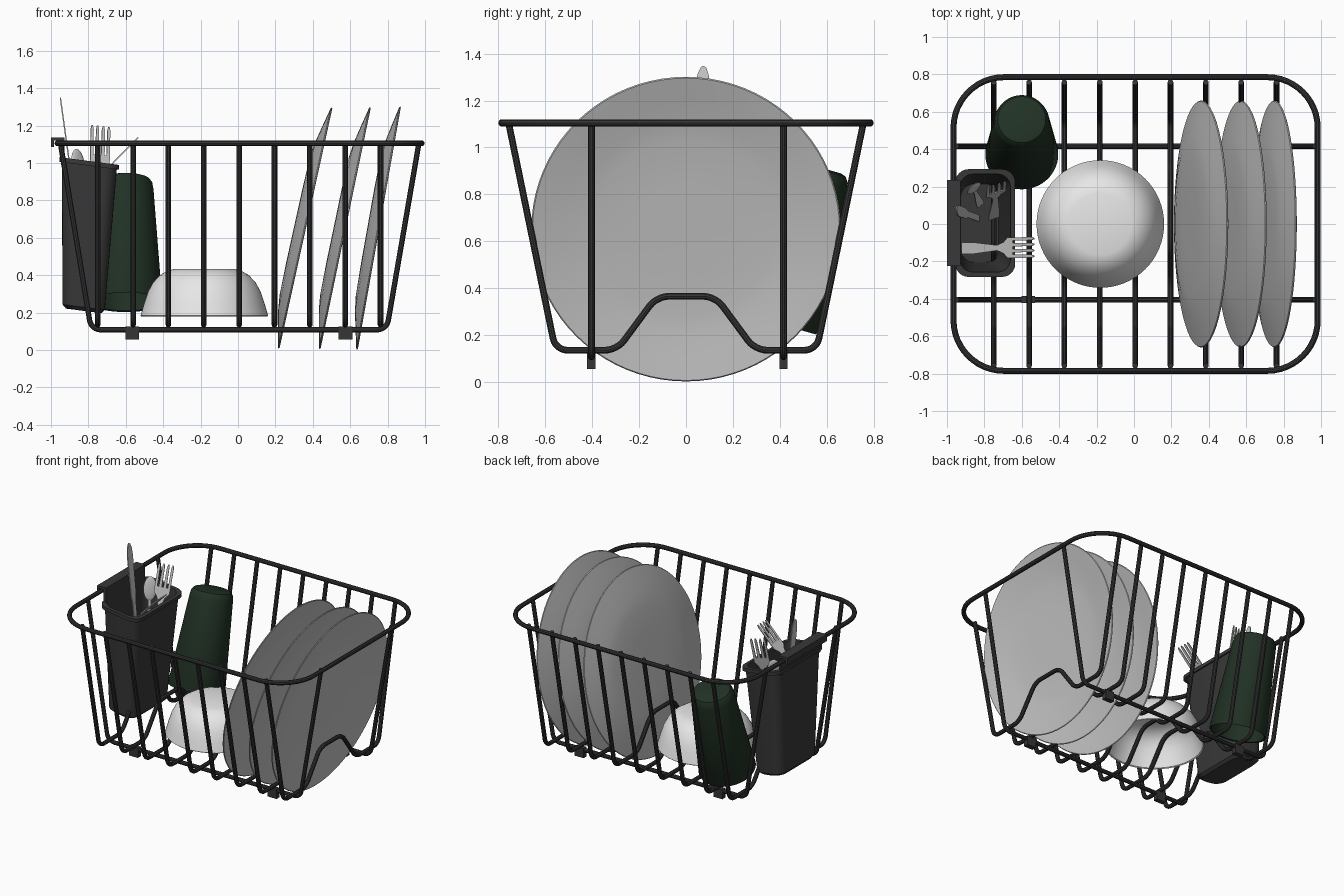
import bpy, bmesh, math
from mathutils import Vector, Matrix

if "Cube" in bpy.data.objects:
    bpy.data.objects.remove(bpy.data.objects["Cube"])


def mat(name, r, g, b):
    m = bpy.data.materials.new(name)
    m.diffuse_color = (r, g, b, 1)
    m.use_nodes = True
    m.node_tree.nodes["Principled BSDF"].inputs["Base Color"].default_value = m.diffuse_color
    return m


WIRE = mat("wire black", 0.036, 0.036, 0.036)
CADDY = mat("caddy charcoal", 0.04, 0.04, 0.042)
GREEN = mat("dark green", 0.015, 0.031, 0.018)
BOWL = mat("bowl white", 0.8, 0.8, 0.8)
PLATE = mat("plate grey", 0.54, 0.54, 0.54)
STEEL = mat("cutlery steel", 0.58, 0.58, 0.58)


def finish(name, bm, material):
    bmesh.ops.recalc_face_normals(bm, faces=bm.faces[:])
    me = bpy.data.meshes.new(name)
    bm.to_mesh(me)
    bm.free()
    me.materials.append(material)
    ob = bpy.data.objects.new(name, me)
    bpy.context.collection.objects.link(ob)
    return ob


def fillet(pts, d, closed=False, steps=6):
    """Round the corners of a path, cutting each corner at distance d."""
    pts = [Vector(p) for p in pts]
    out, n = [], len(pts)
    for i, p in enumerate(pts):
        if not closed and i in (0, n - 1):
            out.append(p)
            continue
        u = (pts[i - 1] - p).normalized()
        v = (pts[(i + 1) % n] - p).normalized()
        a, b = p + u * d, p + v * d
        c1, c2 = p + u * d * 0.45, p + v * d * 0.45
        for k in range(steps + 1):
            t = k / steps
            s = 1 - t
            out.append(a * s**3 + c1 * 3 * s * s * t + c2 * 3 * s * t * t + b * t**3)
    return out


def wire(name, path, radius, closed=False):
    cu = bpy.data.curves.new(name, 'CURVE')
    cu.dimensions = '3D'
    cu.bevel_depth = radius
    cu.bevel_resolution = 3
    cu.use_fill_caps = True
    sp = cu.splines.new('POLY')
    sp.points.add(len(path) - 1)
    for q, p in zip(sp.points, path):
        q.co = (p[0], p[1], p[2], 1)
    sp.use_cyclic_u = closed
    cu.materials.append(WIRE)
    ob = bpy.data.objects.new(name, cu)
    bpy.context.collection.objects.link(ob)


def lathe(name, profile, material, loc, rot=(0, 0, 0), n=64):
    bm = bmesh.new()
    vs = [bm.verts.new((r, 0, z)) for r, z in profile]
    es = [bm.edges.new(vs[i:i + 2]) for i in range(len(vs) - 1)]
    bmesh.ops.spin(bm, geom=vs + es, axis=(0, 0, 1), cent=(0, 0, 0),
                   angle=math.tau, steps=n)
    bmesh.ops.remove_doubles(bm, verts=bm.verts[:], dist=1e-4)
    ob = finish(name, bm, material)
    ob.location, ob.rotation_euler = loc, rot


def box(name, lo, hi, material):
    lo, hi = Vector(lo), Vector(hi)
    bm = bmesh.new()
    bmesh.ops.create_cube(bm, size=1, matrix=Matrix.Translation((lo + hi) / 2)
                          @ Matrix.Diagonal((*(hi - lo), 1)))
    return finish(name, bm, material)


def frame(base, tip, wdir):
    """Matrix with local y along base->tip and local x along wdir."""
    base = Vector(base)
    l = (Vector(tip) - base).normalized()
    w = Vector(wdir)
    w = (w - l * w.dot(l)).normalized()
    m = Matrix((w, l, w.cross(l))).transposed().to_4x4()
    m.translation = base
    return m


def flatware(name, half, base, tip, wdir):
    """Mirror a half outline (width, length) into a thin flat utensil."""
    outline = half + [(-x, y) for x, y in reversed(half) if x > 1e-5]
    bm = bmesh.new()
    bm.faces.new([bm.verts.new((x, y, 0)) for x, y in outline])
    ob = finish(name, bm, STEEL)
    ob.matrix_world = frame(base, tip, wdir)
    s = ob.modifiers.new("thickness", 'SOLIDIFY')
    s.thickness, s.offset = 0.007, 0


# Basket rim
Z = 1.105
wire("rim", fillet([(-0.965, -0.785, Z), (0.982, -0.785, Z), (0.982, 0.785, Z),
                    (-0.965, 0.785, Z)], 0.27, True, 12), 0.016, True)

# Cross wires with a raised hump in the middle
side = [(0.758, 1.11), (0.557, 0.135), (0.295, 0.135), (0.125, 0.365)]
prof = [(-y, z) for y, z in side] + side[::-1]
for i in range(9):
    x = -0.75 + i * 0.189
    wire(f"cross_wire_{i + 1}", fillet([(x, y, z) for y, z in prof], 0.05), 0.015)

# Long wires and their feet
for tag, y in (("front", -0.404), ("back", 0.416)):
    wire(f"long_wire_{tag}", fillet([(-0.95, y, 1.11), (-0.785, y, 0.108),
                                     (0.795, y, 0.108), (0.968, y, 1.11)], 0.05), 0.015)
    for k, x in enumerate((-0.565, 0.575)):
        box(f"foot_{tag}_{k + 1}", (x - 0.037, y - 0.018, 0.055),
            (x + 0.037, y + 0.018, 0.125), WIRE)

# Plates leaning to the right, bulging to the left
plate = [(0, -0.058), (0.2, -0.058), (0.38, -0.055), (0.46, -0.045), (0.56, -0.024),
         (0.656, -0.003), (0.66, 0.002), (0.655, 0.006), (0.56, -0.012), (0.46, -0.032),
         (0.38, -0.041), (0.2, -0.044), (0, -0.044)]
for i, (x0, x1) in enumerate(((0.215, 0.5), (0.435, 0.705), (0.635, 0.865))):
    tilt = math.pi / 2 + math.atan2(x1 - x0, 1.295)
    lathe(f"plate_{i + 1}", plate, PLATE, ((x0 + x1) / 2, 0, 0.652), (0, tilt, 0), 80)

# Upside-down bowl
lathe("bowl", [(0, 0.432), (0.165, 0.432), (0.2, 0.422), (0.238, 0.4), (0.275, 0.36),
               (0.302, 0.31), (0.322, 0.25), (0.341, 0.183), (0.336, 0.178),
               (0.328, 0.183), (0.306, 0.25), (0.286, 0.305), (0.262, 0.348),
               (0.228, 0.384), (0.165, 0.412), (0, 0.414)], BOWL, (-0.18, 0, 0))

# Upside-down tumbler leaning to the back
lathe("tumbler", [(0, 0.69), (0.105, 0.69), (0.128, 0.682), (0.142, 0.662), (0.148, 0.63),
                  (0.195, 0.01), (0.19, 0), (0.18, 0.005), (0.134, 0.62), (0.1, 0.67),
                  (0, 0.67)], GREEN, (-0.6, 0.37, 0.255), (math.radians(-16), 0, 0))

# Cutlery caddy: lofted rounded rectangles, slightly sheared
rings = [(-0.825, 0.095, 0.205, 0.205), (-0.825, 0.113, 0.225, 0.225),
         (-0.795, 0.147, 0.27, 0.985), (-0.795, 0.16, 0.288, 0.985),
         (-0.795, 0.16, 0.288, 1.01), (-0.795, 0.135, 0.262, 1.01),
         (-0.825, 0.1, 0.21, 0.24)]
bm = bmesh.new()
loops = []
for cx, hx, hy, z in rings:
    path = fillet([(cx + sx * hx, 0.005 + sy * hy, z) for sx, sy in
                   ((-1, -1), (1, -1), (1, 1), (-1, 1))], 0.07, True)
    loops.append([bm.verts.new((p.x, p.y, p.z - 0.13 * (p.x + 0.795))) for p in path])
for a, b in zip(loops, loops[1:]):
    for i in range(len(a)):
        j = (i + 1) % len(a)
        bm.faces.new((a[i], a[j], b[j], b[i]))
bm.faces.new(loops[0])
bm.faces.new(loops[-1])
finish("caddy", bm, CADDY)

# Hook plate hanging over the rim
box("caddy_hook_back", (-0.947, -0.225, 0.99), (-0.927, 0.235, 1.135), CADDY)
box("caddy_hook_top", (-1.0, -0.225, 1.119), (-0.927, 0.235, 1.135), CADDY)
box("caddy_hook_lip", (-1.0, -0.225, 1.085), (-0.984, 0.235, 1.135), CADDY)

# Knife
flatware("knife", [(0.018, 0), (0.018, 0.45), (0.028, 0.5), (0.03, 0.78), (0.024, 0.83),
                   (0.012, 0.86), (0, 0.868)],
         (-0.83, 0.03, 0.49), (-0.95, 0.075, 1.35), (0, 1, 0))

# Forks with four tines
for tag, L, base, tip, w in (
        ("upright", 0.72, (-0.75, 0.03, 0.5), (-0.735, 0.21, 1.195), (1, 0.35, 0)),
        ("leaning", 0.55, (-0.92, -0.13, 0.745), (-0.535, -0.125, 1.135), (0, 1, 0))):
    half = [(0.03, 0), (0.03, 0.1), (0.014, L - 0.28), (0.03, L - 0.23), (0.055, L - 0.2),
            (0.055, L - 0.02), (0.05, L), (0.044, L), (0.039, L - 0.02), (0.037, L - 0.16),
            (0.026, L - 0.16), (0.024, L - 0.02), (0.02, L), (0.014, L),
            (0.008, L - 0.02), (0.006, L - 0.16)]
    flatware(f"fork_{tag}", half, base, tip, w)

# Spoon handle and bowl
sb, st, sw = (-0.82, 0.1, 0.45), (-0.862, 0.205, 1.075), (0.75, 0.6, 0)
flatware("spoon_handle", [(0.022, 0), (0.022, 0.1), (0.01, 0.4), (0.01, 0.5)], sb, st, sw)
bm = bmesh.new()
bmesh.ops.create_uvsphere(bm, u_segments=24, v_segments=12, radius=1)
bmesh.ops.scale(bm, vec=(0.045, 0.085, 0.012), verts=bm.verts[:])
bmesh.ops.translate(bm, vec=(0, 0.55, 0), verts=bm.verts[:])
finish("spoon_bowl", bm, STEEL).matrix_world = frame(sb, st, sw)

# Wires to mesh, smooth shading with sharp edges kept
bpy.ops.object.select_all(action='SELECT')
bpy.context.view_layer.objects.active = bpy.context.scene.objects["rim"]
bpy.ops.object.convert(target='MESH')
bpy.ops.object.select_all(action='SELECT')
bpy.ops.object.shade_smooth_by_angle(angle=math.radians(35))
